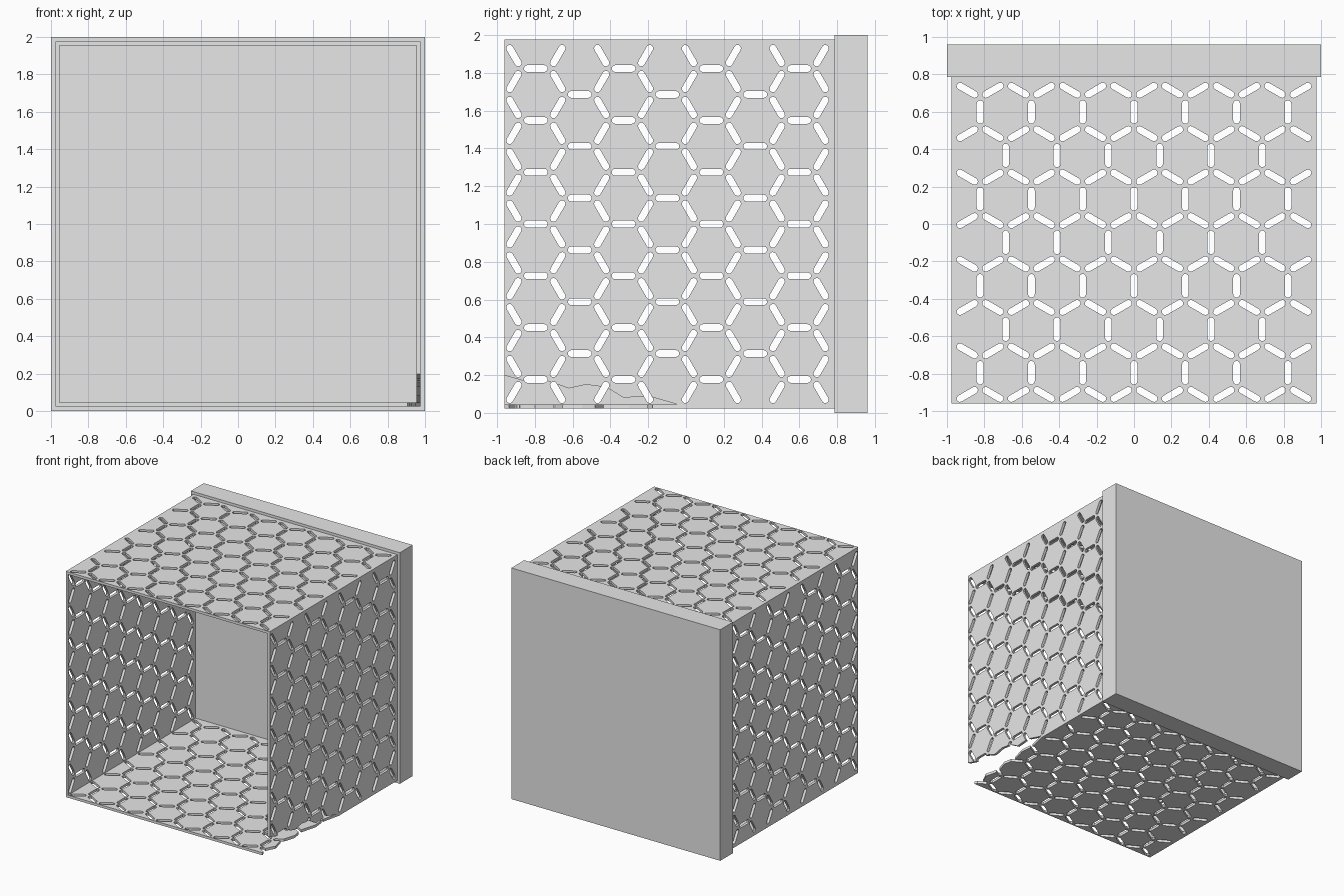
import bpy
from math import sin, cos, pi, radians
from mathutils import Matrix

if "Cube" in bpy.data.objects:
    bpy.data.objects.remove(bpy.data.objects["Cube"], do_unlink=True)

grey = bpy.data.materials.new("light_grey")
grey.use_nodes = True
grey.diffuse_color = (0.8, 0.8, 0.8, 1)
grey.node_tree.nodes["Principled BSDF"].inputs["Base Color"].default_value = (0.8, 0.8, 0.8, 1)

OUTER, THICK = 0.977, 0.022          # half width of the box, wall thickness
FRONT, BACK = -0.96, 0.79            # depth range of the walls
ROW, STEP = 0.2323, 0.2743           # honeycomb row and slot spacing
MID = OUTER - THICK / 2
SIDE_TURN = Matrix.Rotation(radians(-90), 4, 'Y')


def slot(u, y, angle, half=0.045, radius=0.018, n=6):
    """Outline of a round-ended slot."""
    pts = []
    for end in (0, pi):
        for i in range(n):
            a = end - pi / 2 + pi * i / (n - 1)
            p = (half * cos(end) + radius * cos(a), radius * sin(a))
            pts.append((u + p[0] * cos(angle) - p[1] * sin(angle),
                        y + p[0] * sin(angle) + p[1] * cos(angle)))
    return pts


def honeycomb():
    """Slots along the edges of a grid of hexagons."""
    loops = []
    for k in range(7):
        count = 7 - k % 2
        for j in range(count):
            loops.append(slot((j - (count - 1) / 2) * STEP, -0.795 + k * ROW, pi / 2))
    for k in range(8):
        for j in range(14):
            slope = 1 if (j + k) % 2 == 0 else -1
            loops.append(slot((j - 6.5) * STEP / 2, -0.911 + k * ROW, slope * pi / 6))
    return loops


def plate(name, loops, depth, matrix):
    """Flat sheet cut from closed outlines, with thickness."""
    curve = bpy.data.curves.new(name, 'CURVE')
    curve.dimensions = '2D'
    curve.fill_mode = 'BOTH'
    curve.extrude = depth / 2
    for pts in loops:
        s = curve.splines.new('POLY')
        s.points.add(len(pts) - 1)
        for p, co in zip(s.points, pts):
            p.co = (co[0], co[1], 0, 1)
        s.use_cyclic_u = True
    temp = bpy.data.objects.new(name + "_outline", curve)
    bpy.context.collection.objects.link(temp)
    dg = bpy.context.evaluated_depsgraph_get()
    mesh = bpy.data.meshes.new_from_object(temp.evaluated_get(dg))
    bpy.data.objects.remove(temp, do_unlink=True)
    mesh.name = name
    obj = bpy.data.objects.new(name, mesh)
    bpy.context.collection.objects.link(obj)
    obj.matrix_world = matrix
    # weld the sheet to its rims
    import bmesh
    bm = bmesh.new()
    bm.from_mesh(mesh)
    bmesh.ops.remove_doubles(bm, verts=bm.verts, dist=0.0001)
    bmesh.ops.recalc_face_normals(bm, faces=bm.faces)
    for f in bm.faces:
        f.smooth = False
    bm.to_mesh(mesh)
    bm.free()
    mesh.materials.clear()
    mesh.materials.append(grey)
    return obj


def wall(name, half, matrix):
    edge = [(-half, FRONT), (half, FRONT), (half, BACK), (-half, BACK)]
    return plate(name, [edge] + honeycomb(), THICK, matrix)


def bite(target, jag, rim, matrix):
    """Break a ragged strip off the edge of a wall."""
    outline = jag + [(rim, jag[-1][1]), (rim, jag[0][1])]
    cutter = plate(target.name + "_cutter", [outline], 0.1, matrix)
    cutter.hide_render = True
    mod = target.modifiers.new("broken_edge", 'BOOLEAN')
    mod.operation, mod.solver, mod.object = 'DIFFERENCE', 'EXACT', cutter
    dg = bpy.context.evaluated_depsgraph_get()
    target_mesh = bpy.data.meshes.new_from_object(target.evaluated_get(dg))
    target.modifiers.clear()
    target.data = target_mesh
    bpy.data.objects.remove(cutter, do_unlink=True)


# Perforated walls
top_m = Matrix.Translation((0, 0, 1 + MID))
floor_m = Matrix.Translation((0, 0, 1 - MID))
left_m = Matrix.Translation((MID, 0, 1)) @ SIDE_TURN
right_m = Matrix.Translation((-MID, 0, 1)) @ SIDE_TURN
wall("top_wall", OUTER, top_m)
floor = wall("floor_wall", OUTER, floor_m)
left = wall("left_wall", OUTER - THICK, left_m)
wall("right_wall", OUTER - THICK, right_m)

# Ragged break along the lower front corner
bite(left, [(-0.79, -1.0), (-0.83, -0.86), (-0.815, -0.78), (-0.87, -0.62), (-0.85, -0.53),
            (-0.865, -0.42), (-0.92, -0.33), (-0.91, -0.2), (-0.96, -0.03)], -1.1, left_m)
bite(floor, [(0.92, -1.0), (0.88, -0.88), (0.92, -0.8), (0.89, -0.68), (0.93, -0.55),
             (0.91, -0.44), (0.95, -0.3), (0.94, -0.18), (0.98, 0.0)], 1.1, floor_m)

# Solid back cap
cap = [(-1, -1), (1, -1), (1, 1), (-1, 1)]
plate("back_cap", [cap], 0.175,
      Matrix.Translation((0, 0.8725, 1)) @ Matrix.Rotation(radians(90), 4, 'X'))
